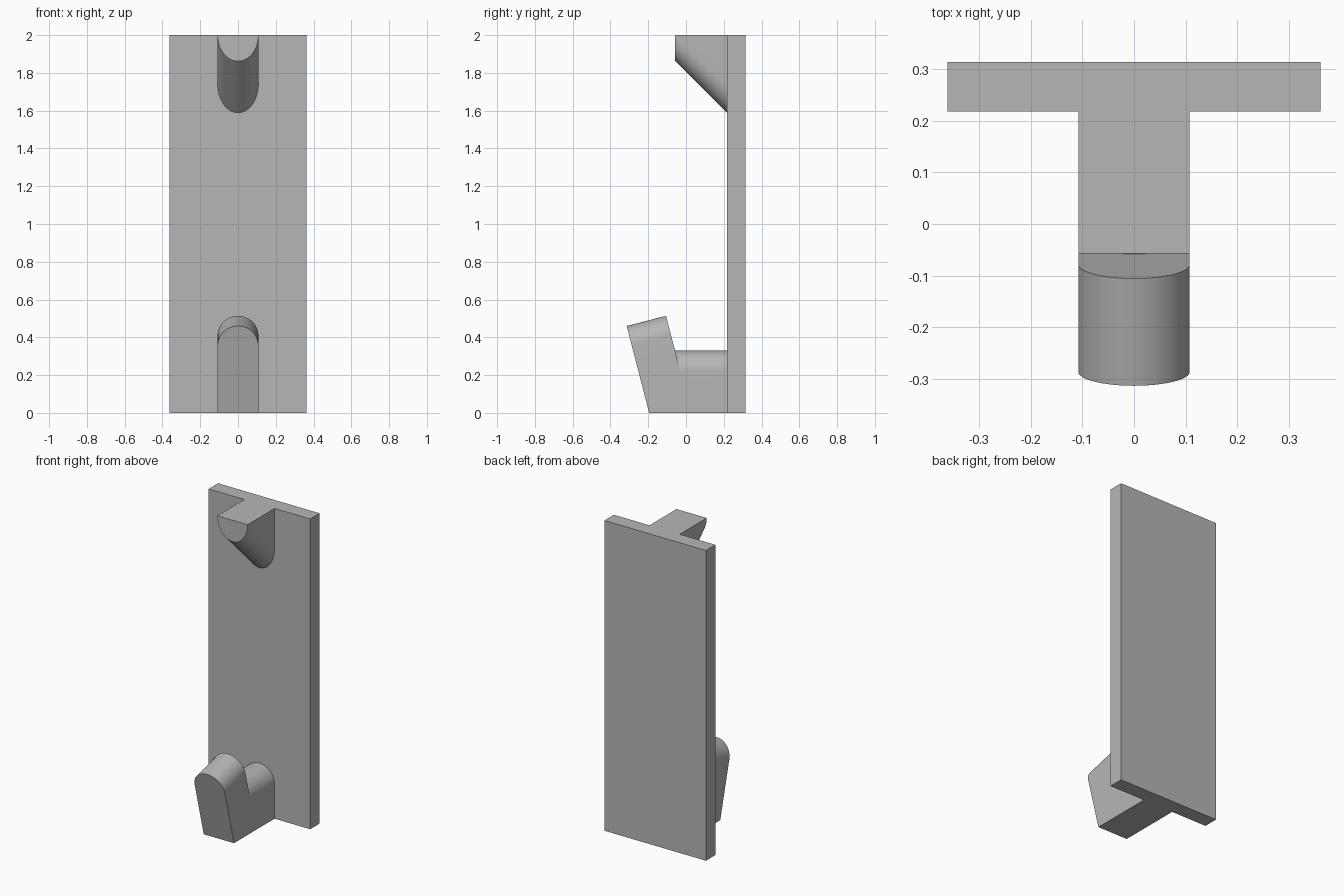
import bpy
import bmesh
from math import cos, sin, tan, pi, radians
from mathutils import Vector

default = bpy.data.objects.get("Cube")
if default:
    bpy.data.objects.remove(default, do_unlink=True)

grey = bpy.data.materials.new("mid grey")
grey.use_nodes = True
colour = (0.47, 0.47, 0.47, 1)
grey.diffuse_color = colour
grey.node_tree.nodes["Principled BSDF"].inputs["Base Color"].default_value = colour

R = 0.108          # half width of both pegs
WALL = 0.218       # front face of the plate
BACK = 0.314
STEPS = 32


def loft(name, front, back):
    """Solid between two matching outlines, with smooth rounded sides."""
    bm = bmesh.new()
    a = [bm.verts.new(p) for p in front]
    b = [bm.verts.new(p) for p in back]
    bm.faces.new(a)
    bm.faces.new(b[::-1])
    for i in range(len(a)):
        j = (i + 1) % len(a)
        bm.faces.new((a[i], b[i], b[j], a[j]))
    bmesh.ops.remove_doubles(bm, verts=bm.verts[:], dist=1e-5)
    bmesh.ops.recalc_face_normals(bm, faces=bm.faces[:])
    mesh = bpy.data.meshes.new(name)
    bm.to_mesh(mesh)
    bm.free()
    obj = bpy.data.objects.new(name, mesh)
    bpy.context.collection.objects.link(obj)
    mesh.materials.append(grey)
    bpy.ops.object.select_all(action="DESELECT")
    obj.select_set(True)
    bpy.context.view_layer.objects.active = obj
    bpy.ops.object.shade_smooth_by_angle(angle=radians(30))
    return obj


def arch(base, centre, height):
    """Outline (x, h): flat edge at base, half ellipse around centre."""
    arc = [(R * cos(pi * i / STEPS), centre + height * sin(pi * i / STEPS))
           for i in range(STEPS + 1)]
    return [(-R, base), (R, base)] + arc


# Back plate
W = 0.362
rect = [(-W, 0), (W, 0), (W, 2), (-W, 2)]
loft("back_plate", [(x, WALL, z) for x, z in rect], [(x, BACK, z) for x, z in rect])

# Upper peg: round underside sloping down to the plate
loft("upper_peg",
     [(x, -0.057, z) for x, z in arch(2, 2, -0.138)],
     [(x, WALL, z) for x, z in arch(2, 1.742, -0.153)])

# Hook tip: round-topped slab leaning forward
TILT = radians(14.5)
THICK = 0.215
up = Vector((0, -sin(TILT), cos(TILT)))
through = Vector((0, cos(TILT), sin(TILT))) * THICK
foot = Vector((0, -0.195, 0))
right = Vector((1, 0, 0))
centre = 0.46 / cos(TILT) - R
loft("hook_tip",
     [foot + right * x + up * h for x, h in arch(0, centre, R)],
     [foot + through + right * x + up * h
      for x, h in arch(-THICK * tan(TILT), centre, R)])

# Hook arm: arched bar from the plate, mitred to the back of the tip
heel = foot.y + THICK / cos(TILT)
outline = arch(0, 0.33 - R, R)
loft("hook_arm",
     [(x, heel - z * tan(TILT), z) for x, z in outline],
     [(x, WALL, z) for x, z in outline])
